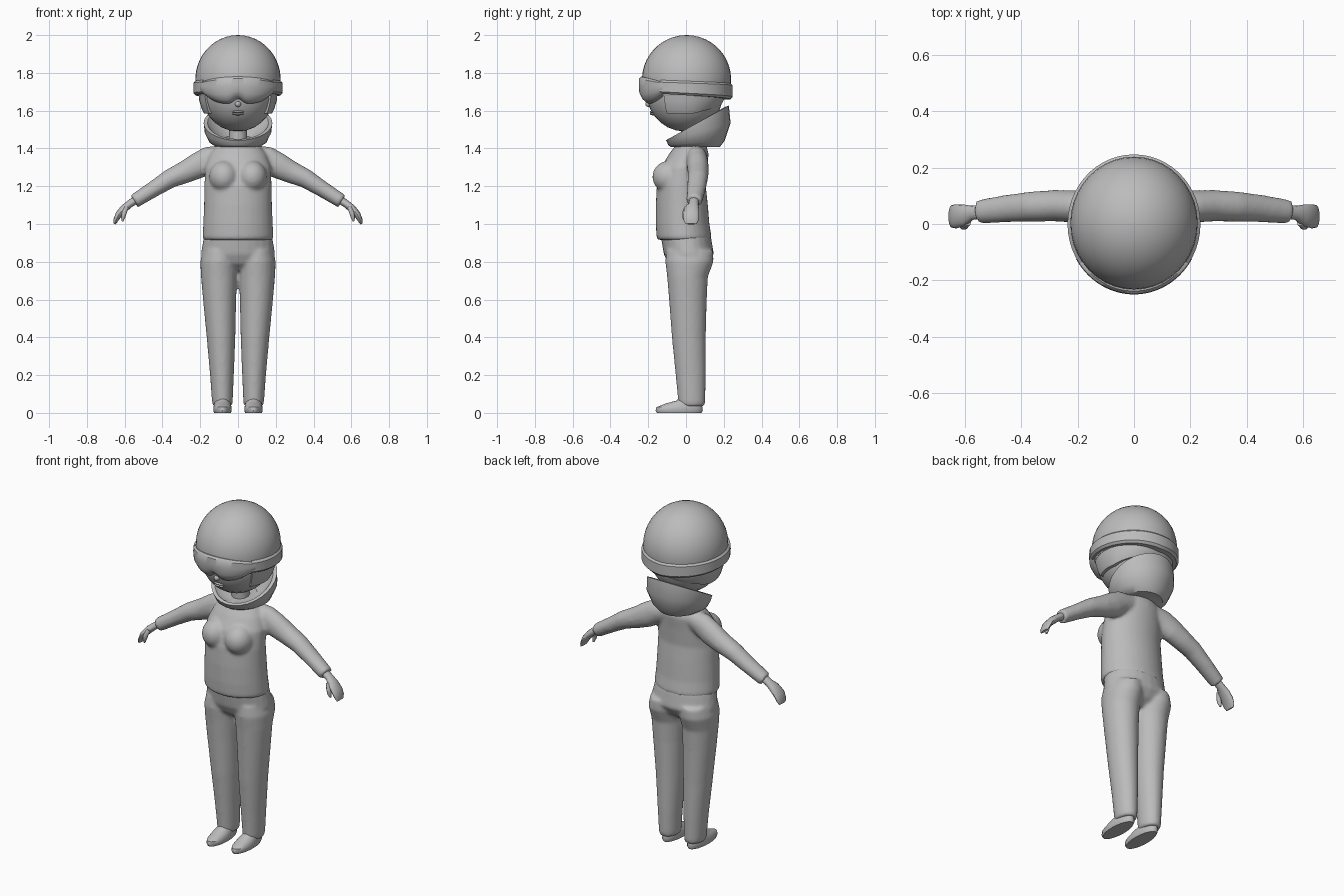
import bpy, bmesh, math
from mathutils import Vector as V

if "Cube" in bpy.data.objects:
    bpy.data.objects.remove(bpy.data.objects["Cube"])

grey = bpy.data.materials.new("plain_grey")
grey.diffuse_color = (0.5, 0.5, 0.5, 1)
grey.use_nodes = True
grey.node_tree.nodes["Principled BSDF"].inputs["Base Color"].default_value = grey.diffuse_color


def loft(bm, rings, closed=False):
    """Skin a list of point rings; cap the ends unless closed."""
    vs = [[bm.verts.new(p) for p in r] for r in rings]
    n = len(vs[0])
    pairs = list(zip(vs, vs[1:])) + ([(vs[-1], vs[0])] if closed else [])
    for a, b in pairs:
        for i in range(n):
            j = (i + 1) % n
            bm.faces.new((a[i], a[j], b[j], b[i]))
    if not closed:
        bm.faces.new(vs[0][::-1])
        bm.faces.new(vs[-1])


def ring(c, u, v, n=24):
    c, u, v = V(c), V(u), V(v)
    return [c + u * math.cos(i * math.tau / n) + v * math.sin(i * math.tau / n) for i in range(n)]


def stack(bm, rows, s=1, n=24):
    """Horizontal ellipses: x, y, z, half width, half depth."""
    loft(bm, [ring((s * x, y, z), (a, 0, 0), (0, b, 0), n) for x, y, z, a, b in rows])


def tube(bm, rows, s=1, n=16):
    """Ellipses square to a path: x, y, z, thickness, depth."""
    pts = [V((s * r[0], r[1], r[2])) for r in rows]
    out = []
    for i, r in enumerate(rows):
        t = pts[min(i + 1, len(pts) - 1)] - pts[max(i - 1, 0)]
        up = t.cross(V((0, 1, 0))).normalized()
        side = up.cross(t).normalized()
        out.append(ring(pts[i], up * r[3], side * r[4], n))
    loft(bm, out)


def ball(bm, c, r, lo=-89, hi=89, steps=14, n=32):
    """Ellipsoid, optionally cut between two latitudes."""
    rows = []
    for i in range(steps + 1):
        a = math.radians(lo + (hi - lo) * i / steps)
        k = math.cos(a)
        rows.append((c[0], c[1], c[2] + r[2] * math.sin(a), r[0] * k, r[1] * k))
    stack(bm, rows, n=n)


def band(bm, t0, t1, rx, ry, low, high, profile, steps=28):
    """Strip wrapped round the head; angle 0 faces front."""
    rings = []
    for i in range(steps + 1):
        d = t0 + (t1 - t0) * i / steps
        a, zl, zh = math.radians(d), low(d), high(d)
        rings.append([V(((rx + o) * math.sin(a), -(ry + o) * math.cos(a), zl + (zh - zl) * v))
                      for v, o in profile])
    loft(bm, rings)


def finish(name, bm, voxel=0):
    bmesh.ops.recalc_face_normals(bm, faces=bm.faces)
    me = bpy.data.meshes.new(name)
    bm.to_mesh(me)
    bm.free()
    me.materials.append(grey)
    ob = bpy.data.objects.new(name, me)
    bpy.context.collection.objects.link(ob)
    bpy.ops.object.select_all(action='DESELECT')
    ob.select_set(True)
    bpy.context.view_layer.objects.active = ob
    if voxel:
        # blend overlapping pieces into one soft garment
        m = ob.modifiers.new("blend", 'REMESH')
        m.mode, m.voxel_size, m.use_smooth_shade = 'VOXEL', voxel, True
        m = ob.modifiers.new("soften", 'SMOOTH')
        m.factor, m.iterations = 0.5, 5
    else:
        bpy.ops.object.shade_smooth_by_angle(angle=math.radians(40))
    return ob


# trousers: pelvis and two legs
bm = bmesh.new()
stack(bm, [(0, .01, .755, .08, .06), (0, .012, .79, .185, .105), (0, .015, .84, .197, .133),
           (0, .0, .93, .182, .133), (0, .0, .96, .17, .12)])
for s in (-1, 1):
    stack(bm, [(.082, .03, .035, .05, .068), (.083, .03, .06, .055, .072), (.085, .025, .2, .063, .08),
               (.09, .015, .4, .076, .09), (.0975, .01, .6, .088, .1), (.1, .008, .72, .096, .108),
               (.1, .018, .8, .1, .128), (.095, .02, .86, .09, .125)], s)
finish("trousers", bm, .01)

# sweater: body, bust and sleeves
bm = bmesh.new()
stack(bm, [(0, -.01, .915, .18, .138), (0, -.01, .93, .188, .146), (0, -.018, 1.0, .184, .142),
           (0, -.022, 1.1, .18, .138), (0, -.025, 1.2, .178, .13), (0, -.01, 1.3, .175, .122),
           (0, .015, 1.37, .15, .105), (0, .025, 1.41, .12, .085), (0, .03, 1.45, .06, .055)], n=32)
for s in (-1, 1):
    ball(bm, (s * .075, -.09, 1.25), (.078, .088, .085))
    tube(bm, [(.07, .055, 1.37, .05, .05), (.15, .058, 1.345, .068, .055), (.21, .062, 1.31, .07, .058),
              (.28, .065, 1.275, .06, .056), (.36, .062, 1.24, .051, .054), (.45, .055, 1.183, .043, .049),
              (.55, .043, 1.12, .038, .043)], s)
finish("sweater", bm, .01)

# hands and shoes
for s, side in ((-1, "right"), (1, "left")):
    bm = bmesh.new()
    tube(bm, [(.53, .043, 1.135, .022, .025), (.575, .04, 1.105, .02, .025), (.602, .032, 1.083, .021, .038),
              (.632, .027, 1.05, .018, .043), (.647, .027, 1.02, .013, .04), (.653, .027, 1.0, .006, .03)], s)
    tube(bm, [(.59, .005, 1.09, .012, .012), (.602, -.007, 1.06, .013, .014), (.608, -.008, 1.035, .011, .012),
              (.612, -.004, 1.015, .005, .006)], s, 10)
    finish(side + "_hand", bm)
    bm = bmesh.new()
    stack(bm, [(.082, -.036, 0, .044, .118), (.082, -.036, .012, .049, .125), (.082, -.035, .03, .048, .122),
               (.082, -.012, .05, .043, .095), (.082, .015, .065, .038, .065), (.082, .03, .1, .034, .05)], s)
    finish(side + "_shoe", bm)

# neck
bm = bmesh.new()
stack(bm, [(0, .03, 1.4, .055, .055), (0, .025, 1.47, .047, .05), (0, .02, 1.57, .048, .05)])
finish("neck", bm)

# folded hood: tilted rings, outside up and back down inside
bm = bmesh.new()
hood = [(.05, 1.408, .115, .13, 0), (.055, 1.43, .15, .15, .012), (.068, 1.485, .176, .168, .05),
        (.06, 1.535, .182, .167, .092), (.058, 1.535, .162, .148, .085), (.05, 1.49, .13, .125, .05),
        (.04, 1.455, .08, .08, .01)]
loft(bm, [ring((0, y, z), (w, 0, 0), (0, d, h), 28) for y, z, w, d, h in hood])
finish("hood", bm)

# head with nose and lips
bm = bmesh.new()
ball(bm, (0, -.005, 1.7), (.196, .205, .21))
ball(bm, (0, -.198, 1.635), (.016, .018, .016), steps=6, n=10)
for z, w in ((1.594, .034), (1.583, .03)):
    ball(bm, (0, -.174, z), (w, .018, .008), steps=6, n=12)
finish("head", bm)

# helmet shell
bm = bmesh.new()
ball(bm, (0, .003, 1.765), (.226, .236, .235), lo=-22, steps=14, n=40)
finish("helmet", bm)

# helmet lower guard round the ears and nape
bm = bmesh.new()
nape = lambda d: 1.585 + .05 * max(0, 1 - abs(d - 180) / 75) ** .8
band(bm, 57, 303, .205, .21, nape, lambda d: 1.72,
     [(0, -.05), (0, -.025), (.15, -.014), (.5, 0), (1, .008), (1, -.05)])
finish("ear_guard", bm)

# goggle strap
bm = bmesh.new()
back = lambda d: 1 - abs(d - 180) / 125
band(bm, 55, 305, .236, .247, lambda d: 1.69 - .03 * back(d), lambda d: 1.762 - .015 * back(d),
     [(0, -.045), (0, -.012), (.15, 0), (.85, 0), (1, -.012), (1, -.03)], 36)
finish("goggle_strap", bm)

# goggles with a notch above the nose
bm = bmesh.new()
lower = lambda d: 1.635 + .028 * math.exp(-(d / 9) ** 2) + .055 * abs(d / 60) ** 3
upper = lambda d: 1.78 - .03 * (d / 60) ** 2
band(bm, -60, 60, .237, .25, lower, upper,
     [(0, -.07), (0, -.04), (.14, -.016), (.35, -.002), (.65, 0), (.92, -.002), (1, -.012), (1, -.05)], 40)
finish("goggles", bm)
